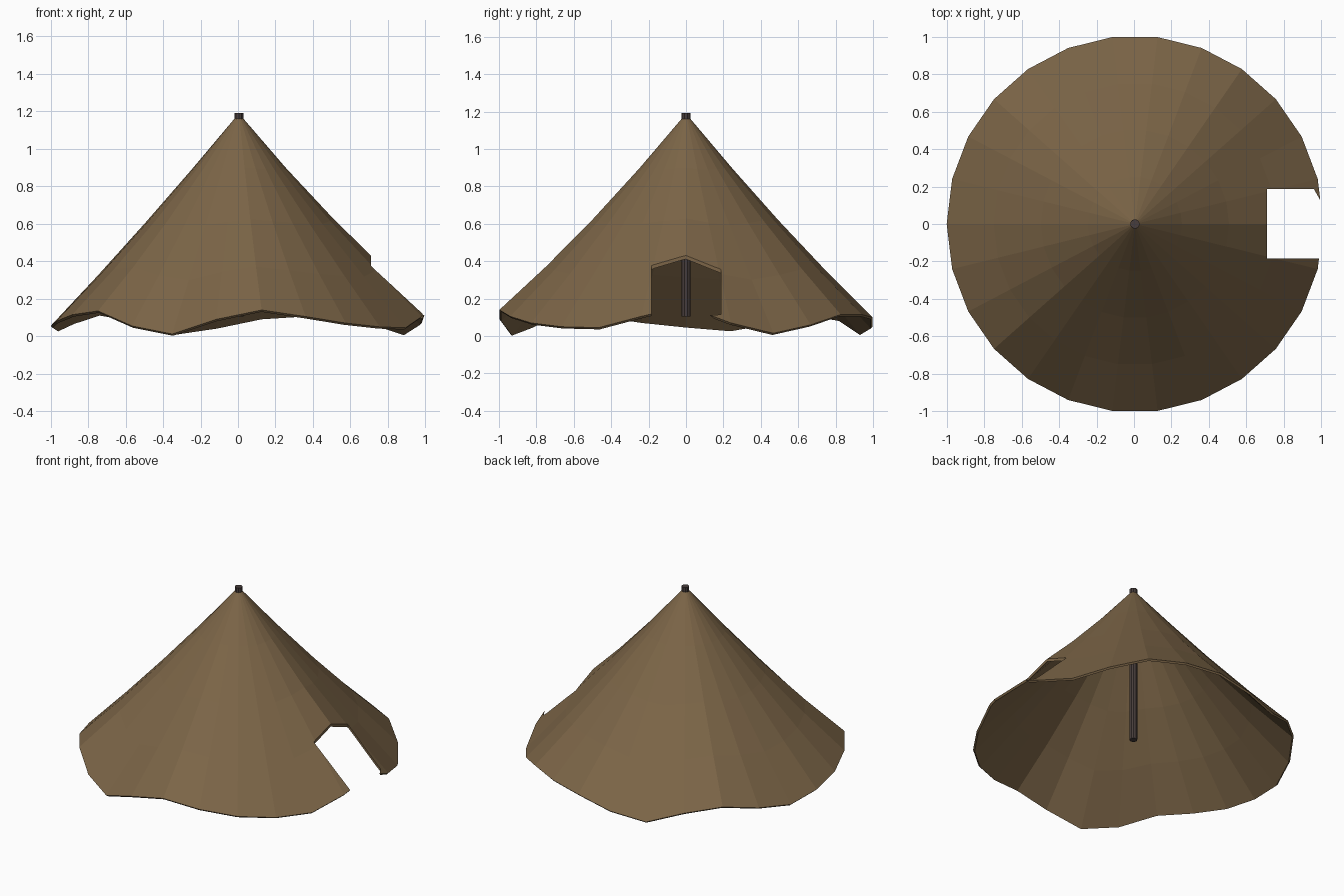
import bpy
import bmesh
from math import cos, sin, tau

old = bpy.data.objects.get("Cube")
if old:
    bpy.data.objects.remove(old, do_unlink=True)

CENTRE_X = 0.005
RADIUS = 1.005
APEX = 1.19
MEAN_HEM = 0.075
SAG = 0.025

# Hem height at each seam, counter-clockwise from +x
HEM = [.16, .07, .015, .06, .115, .115, .10, .05, .015, .09, .12, .075, .035,
       .055, .08, .115, .135, .055, .012, .09, .14, .105, .07, .05, .045, .105]
RINGS = [0.02, 0.25, 0.5, 0.75, 1.0]


def material(name, rgb):
    mat = bpy.data.materials.new(name)
    mat.use_nodes = True
    mat.diffuse_color = (*rgb, 1)
    shader = next(n for n in mat.node_tree.nodes if n.type == 'BSDF_PRINCIPLED')
    shader.inputs["Base Color"].default_value = (*rgb, 1)
    shader.inputs["Roughness"].default_value = 0.9
    return mat


def add_object(name, bm, mat=None):
    mesh = bpy.data.meshes.new(name)
    bm.to_mesh(mesh)
    bm.free()
    obj = bpy.data.objects.new(name, mesh)
    bpy.context.collection.objects.link(obj)
    if mat:
        mesh.materials.append(mat)
    return obj


canvas = material("brown canvas", (0.2, 0.13, 0.063))
wood = material("dark wood", (0.065, 0.048, 0.045))

# Canopy: sagging cone whose wavy hem fades out towards the peak
bm = bmesh.new()
count = len(HEM)
rings = []
for t in RINGS:
    ring = []
    for k, hem in enumerate(HEM):
        a = tau * k / count
        z = APEX + (MEAN_HEM - APEX) * t + (hem - MEAN_HEM) * t * t
        z -= SAG * 4 * t * (1 - t)
        ring.append(bm.verts.new((CENTRE_X + RADIUS * t * cos(a), RADIUS * t * sin(a), z)))
    rings.append(ring)
for inner, outer in zip(rings, rings[1:]):
    for k in range(count):
        n = (k + 1) % count
        bm.faces.new((inner[k], outer[k], outer[n], inner[n]))
canopy = add_object("canopy", bm, canvas)

# Doorway: plan outline extruded upwards, leaving a small flap at one side
bm = bmesh.new()
plan = [(.71, -.185), (1.2, -.185), (1.2, .05), (1.01, .1), (.96, .187), (.71, .187)]
base = bm.faces.new([bm.verts.new((x, y, -0.5)) for x, y in plan])
top = bmesh.ops.extrude_face_region(bm, geom=[base])["geom"]
bmesh.ops.translate(bm, vec=(0, 0, 1.5),
                    verts=[v for v in top if isinstance(v, bmesh.types.BMVert)])
bmesh.ops.recalc_face_normals(bm, faces=bm.faces)
cutter = add_object("doorway_cutter", bm)
cutter.hide_render = True

# Cloth thickness, then the door cut
thick = canopy.modifiers.new("thickness", 'SOLIDIFY')
thick.thickness = 0.014
thick.offset = -1
cut = canopy.modifiers.new("doorway", 'BOOLEAN')
cut.operation = 'DIFFERENCE'
cut.solver = 'EXACT'
cut.object = cutter
bpy.context.view_layer.objects.active = canopy
for mod in ("thickness", "doorway"):
    bpy.ops.object.modifier_apply(modifier=mod)
bpy.data.objects.remove(cutter, do_unlink=True)

# Centre pole, poking out of the peak
bm = bmesh.new()
bottom, tip = 0.105, 1.192
bmesh.ops.create_cone(bm, cap_ends=True, segments=10, radius1=0.025,
                      radius2=0.025, depth=tip - bottom)
bmesh.ops.translate(bm, verts=bm.verts, vec=(CENTRE_X, 0, (tip + bottom) / 2))
add_object("centre_pole", bm, wood)
